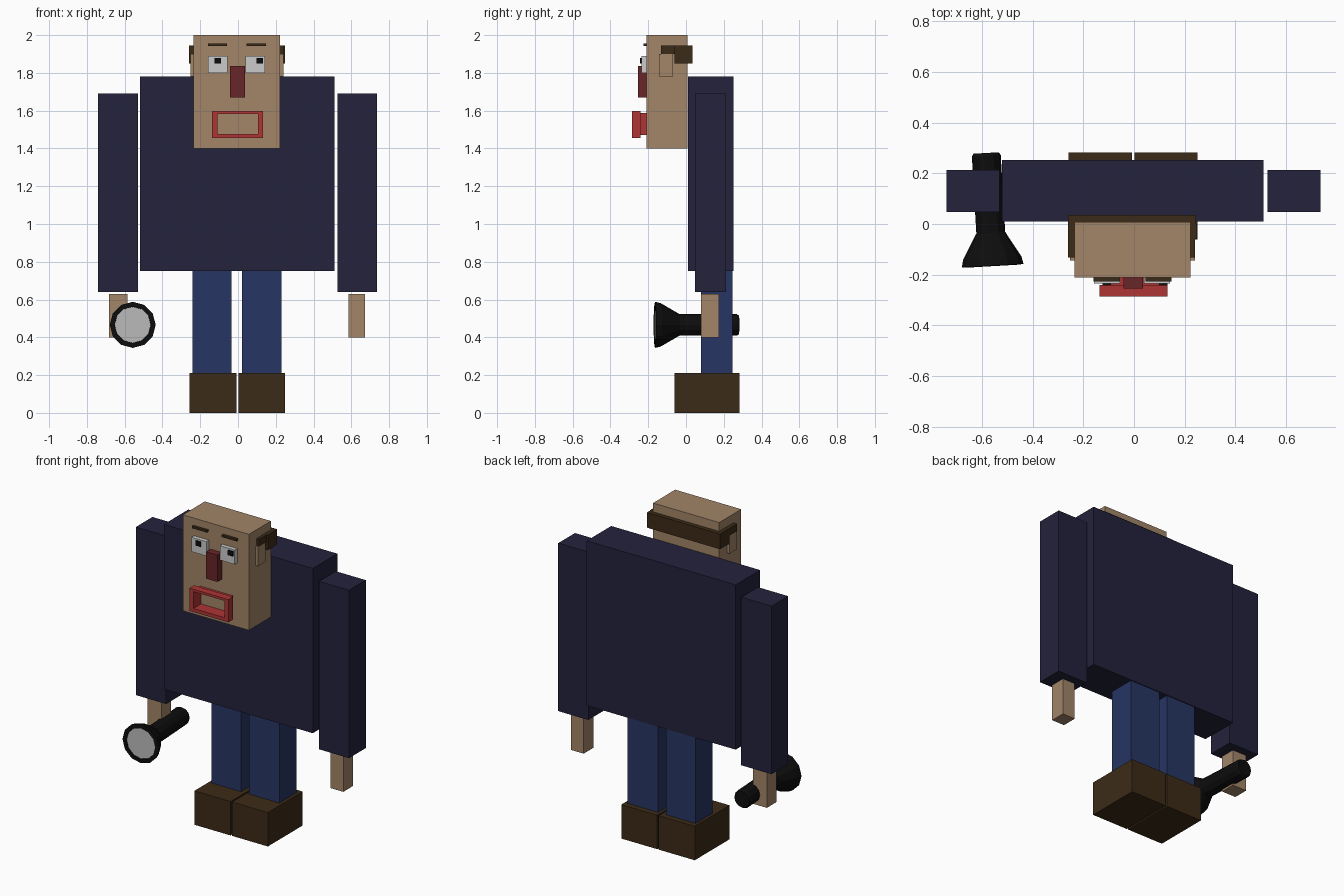
import bpy, bmesh, math
from mathutils import Matrix, Vector

if "Cube" in bpy.data.objects:
    bpy.data.objects.remove(bpy.data.objects["Cube"])


def material(name, r, g, b):
    m = bpy.data.materials.new(name)
    m.diffuse_color = (r, g, b, 1)
    m.use_nodes = True
    m.node_tree.nodes["Principled BSDF"].inputs["Base Color"].default_value = m.diffuse_color
    return m


SKIN = material("skin", .36, .235, .14)
NAVY = material("navy", .017, .016, .045)
DENIM = material("denim", .02, .035, .125)
BROWN = material("brown", .046, .024, .009)
RED = material("red", .42, .035, .035)
MAROON = material("maroon", .14, .018, .02)
WHITE = material("white", .8, .8, .78)
BLACK = material("black", .004, .004, .004)
LENS = material("lens", .5, .5, .5)


def finish(name, bm, mat):
    bmesh.ops.recalc_face_normals(bm, faces=bm.faces)
    me = bpy.data.meshes.new(name)
    bm.to_mesh(me)
    bm.free()
    me.materials.append(mat)
    ob = bpy.data.objects.new(name, me)
    bpy.context.collection.objects.link(ob)
    return ob


def boxes(name, mat, *ranges):
    """One object made of boxes, each given as x0, x1, y0, y1, z0, z1."""
    bm = bmesh.new()
    for x0, x1, y0, y1, z0, z1 in ranges:
        size = Matrix.Diagonal((x1 - x0, y1 - y0, z1 - z0, 1))
        mid = Matrix.Translation(((x0 + x1) / 2, (y0 + y1) / 2, (z0 + z1) / 2))
        bmesh.ops.create_cube(bm, size=1, matrix=mid @ size)
    return finish(name, bm, mat)


def frame(name, mat, outer, inner, y0, y1):
    """Rectangular ring in the xz plane; outer and inner are x0, x1, z0, z1."""
    bm = bmesh.new()
    loops = []
    for (x0, x1, z0, z1), y in ((outer, y0), (inner, y0), (inner, y1), (outer, y1)):
        loops.append([bm.verts.new((x, y, z)) for x, z in
                      ((x0, z0), (x1, z0), (x1, z1), (x0, z1))])
    for i in range(4):
        a, b = loops[i], loops[(i + 1) % 4]
        for j in range(4):
            k = (j + 1) % 4
            bm.faces.new((a[j], a[k], b[k], b[j]))
    return finish(name, bm, mat)


def lathe(name, mat, profile, sides, matrix):
    """Spin (radius, height) points about z; the ends are capped."""
    bm = bmesh.new()
    rings = [[bm.verts.new((r * math.cos(math.tau * i / sides),
                            r * math.sin(math.tau * i / sides), h))
              for i in range(sides)] for r, h in profile]
    for a, b in zip(rings, rings[1:]):
        for i in range(sides):
            k = (i + 1) % sides
            bm.faces.new((a[i], a[k], b[k], b[i]))
    bm.faces.new(rings[0])
    bm.faces.new(rings[-1])
    bm.transform(matrix)
    return finish(name, bm, mat)


# Body
boxes("torso", NAVY, (-.52, .51, .01, .252, .75, 1.78))
boxes("head", SKIN, (-.235, .222, -.21, .008, 1.40, 2.0))

# Limbs, one per side
for side, arm, hand, leg, shoe in (
        ("right", (-.74, -.53), (-.682, -.585), (-.24, -.035), (-.258, -.008)),
        ("left", (.527, .735), (.585, .672), (.02, .23), (.002, .25))):
    boxes(side + "_arm", NAVY, (*arm, .047, .212, .64, 1.69))
    boxes(side + "_hand", SKIN, (*hand, .08, .175, .40, .63))
    boxes(side + "_leg", DENIM, (*leg, .08, .247, .20, .76))
    boxes(side + "_shoe", BROWN, (*shoe, -.062, .282, 0, .212))

# Face
for side, eye, pupil, brow, ear in (
        ("right", (-.158, -.055), (-.125, -.09), (-.16, -.058), (-.252, -.23)),
        ("left", (.04, .142), (.099, .132), (.045, .148), (.215, .24))):
    boxes(side + "_eye", WHITE, (*eye, -.235, -.205, 1.80, 1.89))
    boxes(side + "_pupil", BLACK, (*pupil, -.243, -.23, 1.85, 1.88))
    boxes(side + "_eyebrow", BROWN, (*brow, -.226, -.205, 1.942, 1.955))
    boxes(side + "_ear", SKIN, (*ear, -.143, -.07, 1.78, 1.90))
boxes("nose", MAROON, (-.042, .036, -.255, -.205, 1.67, 1.837))
hole = (-.108, .106, 1.477, 1.582)
frame("lips", RED, (-.137, .133, 1.455, 1.597), hole, -.285, -.24)
frame("mouth_wall", RED, (-.113, .111, 1.472, 1.587), hole, -.24, -.208)

# Hair band around the back and sides
boxes("hair", BROWN,
      (-.26, .245, -.002, .035, 1.85, 1.945),
      (-.26, -.225, -.06, .0, 1.85, 1.945), (.215, .248, -.06, .0, 1.85, 1.945),
      (-.26, -.225, -.133, -.06, 1.90, 1.945), (.215, .24, -.133, -.06, 1.90, 1.945))

# Flashlight, lying along a slightly turned axis
tail = Vector((-.583, .28, .466))
axis = Vector((.058, -1, 0)).normalized()
place = Matrix.Translation(tail) @ axis.to_track_quat('Z', 'Y').to_matrix().to_4x4()
lathe("flashlight_body", BLACK,
      [(.05, 0), (.057, .012), (.057, .315), (.115, .415), (.122, .445),
       (.097, .447), (.094, .435)], 12, place)
lathe("flashlight_lens", LENS, [(.096, .43), (.096, .442)], 12, place)
